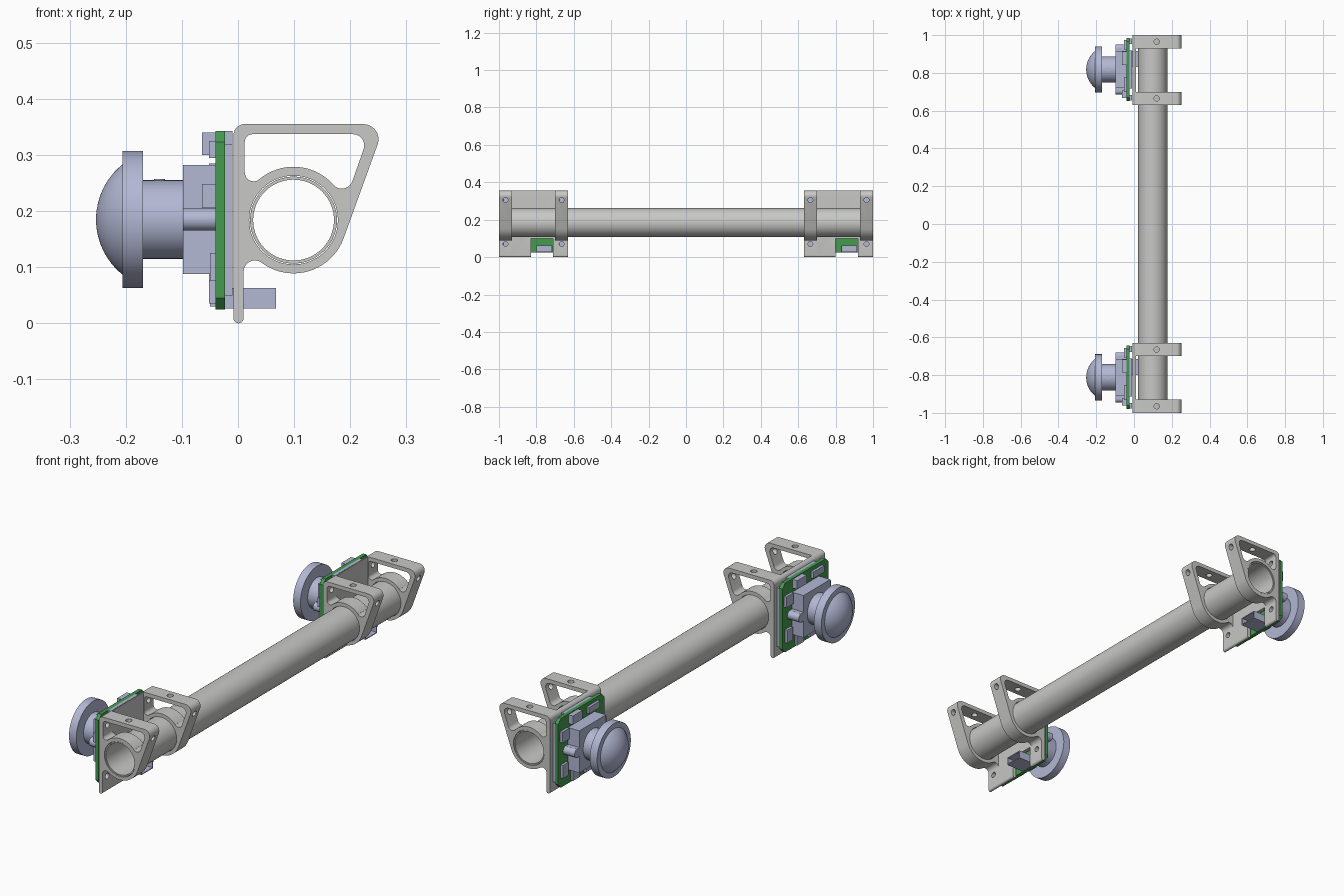
import bpy, bmesh, math
from mathutils import Matrix, Vector

if "Cube" in bpy.data.objects:
    bpy.data.objects.remove(bpy.data.objects["Cube"])


def material(name, rgb):
    m = bpy.data.materials.new(name)
    m.use_nodes = True
    m.diffuse_color = (*rgb, 1)
    m.node_tree.nodes["Principled BSDF"].inputs["Base Color"].default_value = (*rgb, 1)
    return m


GREY = material("light grey", (0.58, 0.58, 0.57))
BLUE = material("pale lavender", (0.45, 0.48, 0.66))
GREEN = material("board green", (0.06, 0.33, 0.08))
module = []


def finish(bm, name, mat, keep=True):
    bmesh.ops.remove_doubles(bm, verts=bm.verts, dist=1e-5)
    bmesh.ops.recalc_face_normals(bm, faces=bm.faces)
    me = bpy.data.meshes.new(name)
    bm.to_mesh(me)
    bm.free()
    me.materials.append(mat)
    ob = bpy.data.objects.new(name, me)
    bpy.context.collection.objects.link(ob)
    if keep:
        module.append(ob)
    return ob


def arc(cx, cz, r, a0, a1, n=10):
    angles = [math.radians(a0 + (a1 - a0) * i / n) for i in range(n + 1)]
    return [(cx + r * math.cos(a), cz + r * math.sin(a)) for a in angles]


def extrude_profile(name, loops, y0, y1):
    """Fill xz loops (later loops are holes) and extrude along y."""
    cu = bpy.data.curves.new(name, "CURVE")
    cu.dimensions, cu.fill_mode, cu.extrude = "2D", "BOTH", (y1 - y0) / 2
    for pts in loops:
        sp = cu.splines.new("POLY")
        sp.points.add(len(pts) - 1)
        for p, (x, z) in zip(sp.points, pts):
            p.co = (x, z, 0, 1)
        sp.use_cyclic_u = True
    tmp = bpy.data.objects.new(name, cu)
    bpy.context.collection.objects.link(tmp)
    bpy.context.view_layer.update()
    me = bpy.data.meshes.new_from_object(tmp.evaluated_get(bpy.context.evaluated_depsgraph_get()))
    bm = bmesh.new()
    bm.from_mesh(me)
    bpy.data.objects.remove(tmp)
    bpy.data.meshes.remove(me)
    place = Matrix.Translation((0, (y0 + y1) / 2, 0)) @ Matrix.Rotation(math.pi / 2, 4, "X")
    bm.transform(place)
    return finish(bm, name, GREY)


def lathe(name, pts, centre, axis, mat, steps=64, closed=False, keep=True):
    """Spin (along, radius) points about the x or y axis."""
    bm = bmesh.new()
    ax = Vector((1, 0, 0)) if axis == "x" else Vector((0, 1, 0))
    vs = [bm.verts.new(ax * a + Vector((0, 0, r))) for a, r in pts]
    edges = [bm.edges.new(p) for p in zip(vs, vs[1:] + (vs[:1] if closed else []))]
    bmesh.ops.spin(bm, geom=vs + edges, cent=(0, 0, 0), axis=ax, angle=math.tau,
                   steps=steps, use_merge=True)
    bm.transform(Matrix.Translation(centre))
    return finish(bm, name, mat, keep)


def box_bm(x, y, z):
    bm = bmesh.new()
    bmesh.ops.create_cube(bm, size=1)
    size = Matrix.Diagonal((x[1] - x[0], y[1] - y[0], z[1] - z[0], 1))
    bm.transform(Matrix.Translation((sum(x) / 2, sum(y) / 2, sum(z) / 2)) @ size)
    return bm


def cut(targets, cutters):
    for ob in targets:
        for c in cutters:
            m = ob.modifiers.new("cut", "BOOLEAN")
            m.operation, m.object, m.solver = "DIFFERENCE", c, "EXACT"
        bpy.context.view_layer.update()
        me = bpy.data.meshes.new_from_object(ob.evaluated_get(bpy.context.evaluated_depsgraph_get()))
        ob.modifiers.clear()
        ob.data = me
    for c in cutters:
        bpy.data.objects.remove(c)


# Clamp frame outline, window and tube bore
CX, CZ, R = 0.099, 0.184, 0.095
outline = (arc(0.001, 0.009, 0.009, 180, 360) + arc(0.03, 0.092, 0.02, 180, 53)
           + arc(CX, CZ, R, 233, 340, 20)
           + arc(0.2235, 0.328, 0.027, -20, 90) + arc(0.012, 0.335, 0.02, 90, 180))
window = (arc(0.026, 0.323, 0.014, 90, 180) + arc(0.028, 0.269, 0.016, 180, 310)
          + arc(CX, CZ, R, 130, 41.6, 16)
          + arc(0.185, 0.26, 0.02, 221.6, 340) + arc(0.205, 0.317, 0.02, -20, 90))
bore = arc(CX, CZ, 0.079, 0, 360, 64)[:-1]
strip = (arc(0.001, 0.009, 0.009, 180, 360) + [(0.01, 0.355)]
         + arc(0.012, 0.335, 0.02, 96, 180))

frames = [extrude_profile(n, [outline, window, bore], y, y + 0.07)
          for n, y in (("outer_clamp_frame", -1.0), ("inner_clamp_frame", -0.70))]
plate = extrude_profile("mounting_plate", [strip], -0.93, -0.70)

# Screw holes through the frames, and the connector notch in the plate
for frame, y in zip(frames, (-0.965, -0.665)):
    cutters = [lathe("hole_cutter", [(-0.1, 0), (-0.1, 0.013), (0.4, 0.013), (0.4, 0)],
                     (0, y, z), "x", GREY, 20, keep=False) for z in (0.07, 0.305)]
    bm = bmesh.new()
    bmesh.ops.create_cone(bm, cap_ends=True, segments=20, radius1=0.014, radius2=0.014,
                          depth=0.1, matrix=Matrix.Translation((0.12, y, 0.36)))
    cutters.append(finish(bm, "hole_cutter", GREY, False))
    cut([frame], cutters)
cut([plate], [finish(box_bm((-0.1, 0.1), (-0.83, -0.71), (-0.1, 0.1)), "notch_cutter", GREY, False)])

# Circuit board with clipped corners
YC, ZC = -0.812, 0.185
bm = box_bm((-0.04, -0.023), (YC - 0.168, YC + 0.168), (0.025, 0.343))
corners = [e for e in bm.edges if abs(e.verts[0].co.x - e.verts[1].co.x) > 0.01]
bmesh.ops.bevel(bm, geom=corners, offset=0.02, segments=1, affect="EDGES")
finish(bm, "circuit_board", GREEN)

# Lens mount block with two rounded ears
bm = box_bm((-0.098, -0.04), (YC - 0.097, YC + 0.097), (ZC - 0.097, ZC + 0.097))
finish(bm, "lens_mount", BLUE)
for side in (-1, 1):
    finish(box_bm((-0.098, -0.04), sorted((YC + side * 0.09, YC + side * 0.115)),
                  (ZC - 0.02, ZC + 0.02)), "mount_ear", BLUE)
    lathe("mount_ear_tip", [(-0.098, 0), (-0.098, 0.02), (-0.04, 0.02), (-0.04, 0)],
          (0, YC + side * 0.113, ZC), "x", BLUE, 24)

# Lens: dome, wide flange and barrel
dome_r = 0.1257
dome = [(-0.253 + dome_r * (1 - math.cos(a)), dome_r * math.sin(a))
        for a in (math.radians(51.2) * i / 12 for i in range(13))]
lathe("lens", dome + [(-0.206, 0.1225), (-0.169, 0.1225), (-0.169, 0.07),
                      (-0.098, 0.07), (-0.098, 0)], (0, YC, ZC), "x", BLUE)
bm = bmesh.new()
bmesh.ops.create_cone(bm, cap_ends=True, segments=16, radius1=0.01, radius2=0.01, depth=0.008,
                      matrix=Matrix.Translation((-0.14, YC, ZC + 0.068)))
finish(bm, "set_screw", BLUE)

# Chips: depth from the board face, y centre and width, z centre and height
chips = [(0.024, 0.06, 0.07, 0.32, 0.04), (0.024, -0.13, 0.04, 0.227, 0.043),
         (0.012, 0.13, 0.05, 0.26, 0.05), (0.012, 0.13, 0.04, 0.1, 0.06),
         (0.012, -0.05, 0.07, 0.055, 0.04), (0.01, 0.05, 0.05, 0.055, 0.05),
         (0.01, -0.13, 0.04, 0.1, 0.05), (0.012, -0.08, 0.08, 0.31, 0.03)]
for depth, y, w, z, h in chips:
    finish(box_bm((-0.04 - depth, -0.038), (YC + y - w / 2, YC + y + w / 2),
                  (z - h / 2, z + h / 2)), "front_chip", BLUE)
for y in (-0.15, 0.15):
    finish(box_bm((-0.024, -0.01), (YC + y - 0.015, YC + y + 0.015), (0.05, 0.32)),
           "rear_chip_strip", BLUE)
finish(box_bm((-0.024, -0.01), (YC - 0.1, YC + 0.1), (0.24, 0.343)), "rear_chip", BLUE)

# Rear cable socket with an open mouth
bm = box_bm((-0.024, 0.068), (-0.80, -0.715), (0.026, 0.063))
bm.faces.ensure_lookup_table()
mouth = max(bm.faces, key=lambda f: f.calc_center_median().x)
bmesh.ops.inset_region(bm, faces=[mouth], thickness=0.006)
inner = bmesh.ops.extrude_face_region(bm, geom=[mouth])
bmesh.ops.delete(bm, geom=[mouth], context="FACES")
bmesh.ops.translate(bm, vec=(-0.045, 0, 0),
                    verts=[g for g in inner["geom"] if isinstance(g, bmesh.types.BMVert)])
finish(bm, "cable_socket", BLUE)

# Hollow tube joining both ends
tube = lathe("cross_tube", [(-0.998, 0.072), (-0.998, 0.0775), (0.998, 0.0775), (0.998, 0.072)],
             (CX, 0, CZ), "y", GREY, closed=True, keep=False)

# Smooth the curved parts, then repeat the camera module at the far end
bpy.ops.object.select_all(action="DESELECT")
for ob in module + [tube]:
    ob.select_set(True)
bpy.context.view_layer.objects.active = tube
bpy.ops.object.shade_smooth_by_angle(angle=math.radians(30))
for ob in module:
    twin = ob.copy()
    twin.name = "far_" + ob.name
    twin.location.y += 1.63
    bpy.context.collection.objects.link(twin)
